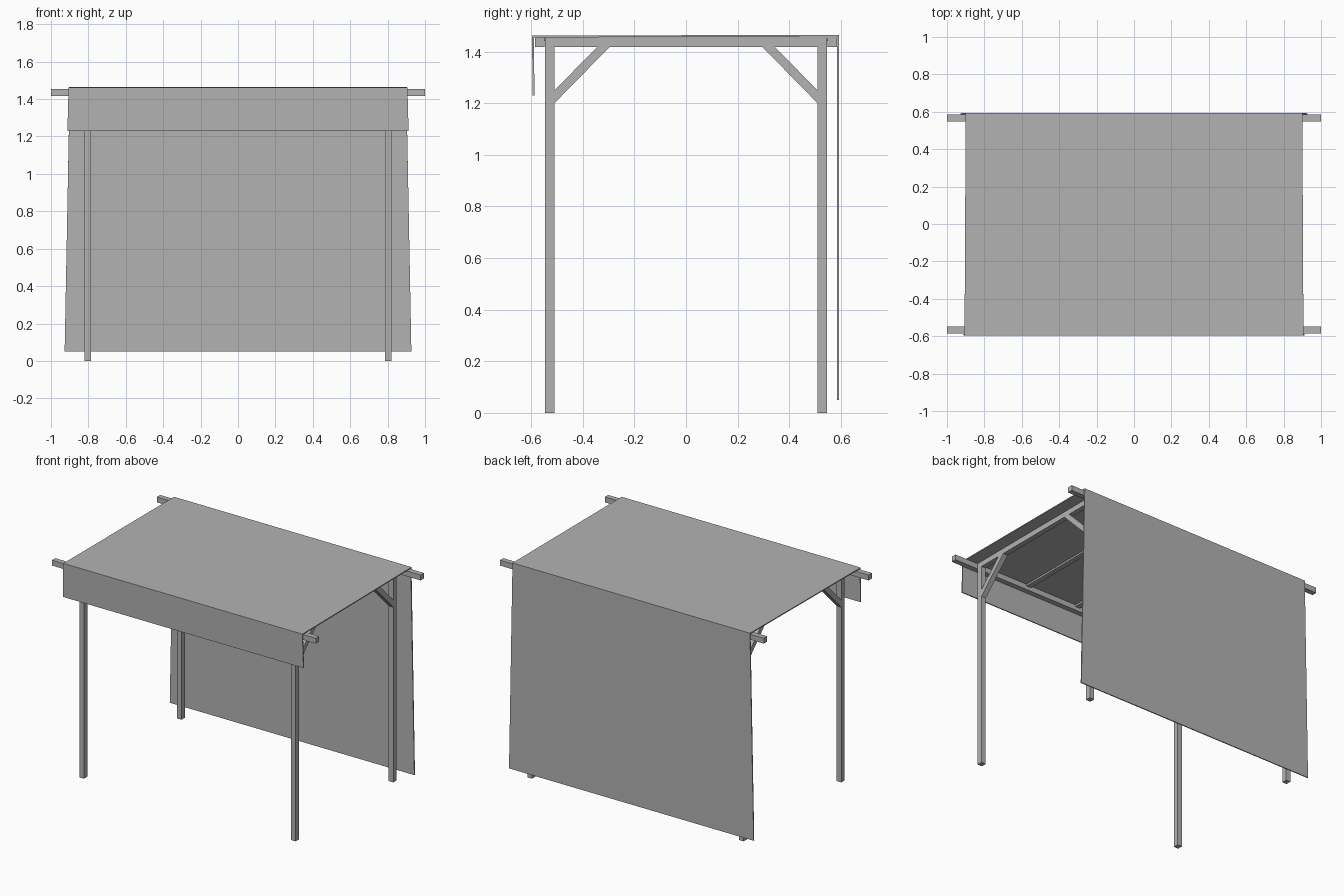
import bpy
import bmesh
from mathutils import Vector

if "Cube" in bpy.data.objects:
    bpy.data.objects.remove(bpy.data.objects["Cube"], do_unlink=True)

grey = bpy.data.materials.new("plain grey")
grey.use_nodes = True
grey.diffuse_color = (0.45, 0.45, 0.45, 1)
grey.node_tree.nodes["Principled BSDF"].inputs["Base Color"].default_value = grey.diffuse_color


def finish(name, bm):
    bmesh.ops.recalc_face_normals(bm, faces=bm.faces)
    mesh = bpy.data.meshes.new(name)
    bm.to_mesh(mesh)
    bm.free()
    mesh.materials.append(grey)
    obj = bpy.data.objects.new(name, mesh)
    bpy.context.collection.objects.link(obj)
    return obj


def box(name, low, high):
    low, high = Vector(low), Vector(high)
    bm = bmesh.new()
    bmesh.ops.create_cube(bm, size=1)
    bmesh.ops.scale(bm, vec=high - low, verts=bm.verts)
    bmesh.ops.translate(bm, vec=(low + high) / 2, verts=bm.verts)
    return finish(name, bm)


def prism(name, profile, x0, x1):
    """Extrude a (y, z) profile along x."""
    bm = bmesh.new()
    face = bm.faces.new([bm.verts.new((x0, y, z)) for y, z in profile])
    ext = bmesh.ops.extrude_face_region(bm, geom=[face])
    verts = [g for g in ext["geom"] if isinstance(g, bmesh.types.BMVert)]
    bmesh.ops.translate(bm, vec=(x1 - x0, 0, 0), verts=verts)
    return finish(name, bm)


X_IN, X_OUT = 0.785, 0.82      # post sides
Y_IN, Y_OUT = 0.51, 0.547
BEAM_LOW, BEAM_TOP = 1.417, 1.454

# Posts, diagonal braces and side beams
for side, sx in (("left", 1), ("right", -1)):
    x0, x1 = sorted((sx * X_IN, sx * X_OUT))
    for end, sy in (("front", -1), ("back", 1)):
        y0, y1 = sorted((sy * Y_IN, sy * Y_OUT))
        box(f"{end}_{side}_post", (x0, y0, 0), (x1, y1, BEAM_LOW))
        brace = [(Y_IN, 1.2), (Y_IN, 1.25), (0.345, BEAM_LOW), (0.297, BEAM_LOW)]
        prism(f"{end}_{side}_brace", [(sy * y, z) for y, z in brace], x0, x1)
    box(f"{side}_side_beam", (x0, -Y_OUT, BEAM_LOW), (x1, Y_OUT, BEAM_TOP))

# Long beams that overhang the cloth at both ends
for end, sy in (("front", -1), ("back", 1)):
    y0, y1 = sorted((sy * 0.549, sy * 0.585))
    box(f"{end}_long_beam", (-1, y0, BEAM_LOW), (1, y1, BEAM_TOP))

# Shallow rafters under the roof cloth
for i, x in enumerate((-0.4, 0, 0.4)):
    box(f"rafter_{i + 1}", (x - 0.018, -0.549, 1.442), (x + 0.018, 0.549, BEAM_TOP))

# Cloth: front flap, roof and long back drop, as rows of (y, z, half width)
rows = [(-0.594, 1.23, 0.912), (-0.597, 1.462, 0.906),
        (0.593, 1.465, 0.9), (0.592, 0.05, 0.927)]
bm = bmesh.new()
pairs = [[bm.verts.new((s * w, y, z)) for s in (-1, 1)] for y, z, w in rows]
for (a, b), (d, c) in zip(pairs, pairs[1:]):
    bm.faces.new((a, b, c, d))
mesh = bpy.data.meshes.new("cloth_cover")
bm.to_mesh(mesh)
bm.free()
mesh.materials.append(grey)
cloth = bpy.data.objects.new("cloth_cover", mesh)
bpy.context.collection.objects.link(cloth)
solid = cloth.modifiers.new("thickness", "SOLIDIFY")
solid.thickness = 0.007
solid.offset = -1
solid.use_even_offset = True
